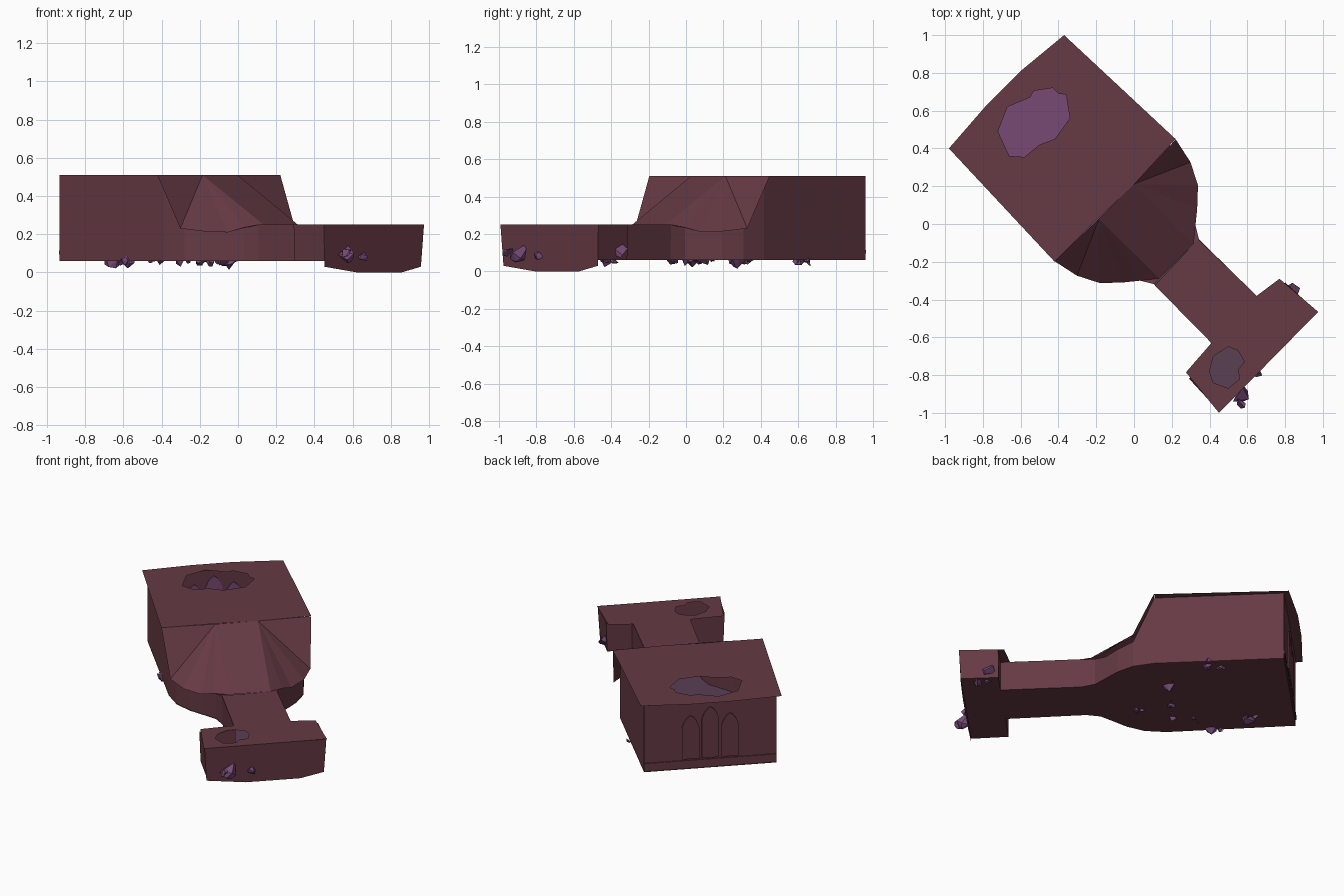
import bpy, bmesh, math, random
from mathutils import Vector

random.seed(4)
cube = bpy.data.objects.get("Cube")
if cube:
    bpy.data.objects.remove(cube)


def material(name, rgb):
    m = bpy.data.materials.new(name)
    m.use_nodes = True
    m.diffuse_color = (*rgb, 1)
    m.node_tree.nodes["Principled BSDF"].inputs["Base Color"].default_value = (*rgb, 1)
    return m


STONE = material("red brown stone", (0.133, 0.042, 0.058))
VIOLET = material("violet floor", (0.19, 0.068, 0.175))
GREY = material("grey violet floor", (0.1, 0.05, 0.088))
RUBBLE = material("purple rubble", (0.19, 0.072, 0.19))

K = math.sqrt(0.5)
MID = 0.018  # centre line of the hall across its length


def place(u, v, z):
    """Along the hall, across the hall, height -> world."""
    return Vector(((u + v) * K, (v - u) * K, z))


def finish(name, bm, mat):
    mesh = bpy.data.meshes.new(name)
    bm.to_mesh(mesh)
    bm.free()
    mesh.materials.append(mat)
    ob = bpy.data.objects.new(name, mesh)
    bpy.context.collection.objects.link(ob)
    return ob


def surface(name, polys, mat):
    bm = bmesh.new()
    for poly in polys:
        bm.faces.new([bm.verts.new(p) for p in poly])
    bmesh.ops.remove_doubles(bm, verts=bm.verts, dist=0.0005)
    bmesh.ops.recalc_face_normals(bm, faces=bm.faces)
    return finish(name, bm, mat)


def sheet_with_hole(name, outline, hole, z):
    bm = bmesh.new()
    edges = []
    for loop in (outline, hole):
        vs = [bm.verts.new((x, y, z)) for x, y in loop]
        edges += [bm.edges.new((vs[i - 1], vs[i])) for i in range(len(vs))]
    bmesh.ops.triangle_fill(bm, edges=edges, use_beauty=True, normal=(0, 0, 1))
    for f in bm.faces:
        f.normal_update()
        if f.normal.z < 0:
            f.normal_flip()
    bmesh.ops.dissolve_limit(bm, angle_limit=0.01, verts=bm.verts, edges=bm.edges)
    return finish(name, bm, STONE)


# Roofs, each broken through by a ragged hole
sheet_with_hole(
    "hall_roof",
    [(-0.98, 0.40), (-0.42, -0.20), (-0.19, 0.03), (0, 0.21), (0.22, 0.45),
     (-0.37, 1.0), (-0.6, 0.81), (-0.78, 0.63)],
    [(-0.67, 0.62), (-0.55, 0.67), (-0.53, 0.705), (-0.43, 0.72), (-0.40, 0.69),
     (-0.36, 0.685), (-0.34, 0.56), (-0.42, 0.45), (-0.5, 0.42), (-0.58, 0.355),
     (-0.66, 0.36), (-0.72, 0.49)], 0.51)
sheet_with_hole(
    "passage_roof",
    [(0.34, -0.08), (0.65, -0.38), (0.77, -0.29), (0.975, -0.465), (0.45, -1.0),
     (0.275, -0.785), (0.41, -0.63), (0.11, -0.325)],
    [(0.40, -0.78), (0.42, -0.70), (0.5, -0.65), (0.55, -0.67), (0.585, -0.73),
     (0.55, -0.77), (0.56, -0.82), (0.5, -0.87), (0.42, -0.84)], 0.25)

# Half outline of the eaves: along, half width, height
EAVES = [(-0.937, 0.402, 0.51), (-0.16, 0.455, 0.51), (-0.02, 0.425, 0.23),
         (0.095, 0.366, 0.215), (0.18, 0.275, 0.21), (0.235, 0.207, 0.235),
         (0.3, 0.168, 0.25), (0.785, 0.172, 0.25), (0.785, 0.36, 0.25), (1.02, 0.37, 0.25)]
# Half outline of the walls on the ground: along, half width
GROUND = [(-0.937, 0.402), (-0.16, 0.41), (-0.03, 0.385), (0.07, 0.325), (0.15, 0.25),
          (0.215, 0.19), (0.3, 0.165), (0.785, 0.17), (0.785, 0.353), (1.01, 0.357)]
FLOOR = 0.06


def across(i, s, w):
    return s * w + (MID if i < 8 else -0.013)


def eave(i, s):
    u, w, z = EAVES[i]
    return place(u, across(i, s, w), z)


def ground(i, s, z=FLOOR):
    u, w = GROUND[i]
    return place(u, across(i, s, w), z)


# Walls: upright below the overhanging eaves of the hall, slightly flared at the cross room
def wall_top(i, s):
    return eave(i, s) if i >= 6 else ground(i, s, EAVES[i][2])


walls = [[wall_top(0, -1), wall_top(0, 1), ground(0, 1), ground(0, -1)]]
for s in (-1, 1):
    for i in range(len(EAVES) - 1):
        walls.append([wall_top(i, s), wall_top(i + 1, s), ground(i + 1, s), ground(i, s)])
surface("walls", walls, STONE)

# Sloping roof that drops from the hall to the passage, with a fan on each side
apex = {s: place(-0.15, MID + s * 0.13, 0.51) for s in (-1, 1)}
foot = {s: place(0.298, MID + s * 0.127, 0.25) for s in (-1, 1)}
slope = [[apex[1], foot[1], foot[-1], apex[-1]]]
for s in (-1, 1):
    for i in range(1, 5):
        slope.append([apex[s], eave(i, s), eave(i + 1, s)])
    slope.append([apex[s], eave(5, s), foot[s]])
    slope.append([eave(5, s), eave(6, s), foot[s]])
surface("sloping_roof", slope, STONE)


# Floors, with a stone underside
def floor(name, first, last, z, mat):
    ids = range(first, last + 1)
    ring = [ground(i, 1, z) for i in ids] + [ground(i, -1, z) for i in reversed(ids)]
    surface(name, [ring], mat)


floor("hall_floor", 0, 2, FLOOR, VIOLET)
floor("passage_floor", 2, 7, FLOOR, GREY)
floor("cross_room_floor", 8, 9, FLOOR, GREY)
floor("hall_underside", 0, 2, FLOOR - 0.004, STONE)
floor("passage_underside", 2, 7, FLOOR - 0.004, STONE)
floor("cross_room_underside", 8, 9, FLOOR - 0.004, STONE)

# End wall, hanging below the floor with a tapered lower edge
lower_edge = [place(1.01, v, z) for v, z in ((-0.37, 0.03), (-0.13, 0.0), (0.2, 0.0), (0.344, 0.03))]
surface("end_wall", [lower_edge + [eave(9, 1), eave(9, -1)]], STONE)


# Pointed windows: thin raised slabs outside, violet panes inside
def arch(v, half, low, high):
    spring = high - 1.5 * half
    side = [(half, low), (half, spring), (0.75 * half, spring + 0.7 * half),
            (0.4 * half, spring + 1.2 * half)]
    pts = side + [(0, high)] + [(-a, b) for a, b in reversed(side)]
    return [(v + a, b) for a, b in pts]


def plate(name, pts, u, thick, mat):
    bm = bmesh.new()
    face = bm.faces.new([bm.verts.new(place(u, v, z)) for v, z in pts])
    out = bmesh.ops.extrude_face_region(bm, geom=[face])["geom"]
    moved = [g for g in out if isinstance(g, bmesh.types.BMVert)]
    bmesh.ops.translate(bm, verts=moved, vec=place(thick, 0, 0))
    bmesh.ops.recalc_face_normals(bm, faces=bm.faces)
    finish(name, bm, mat)


for label, offset, high in (("left", 0.12, 0.41), ("middle", 0, 0.46), ("right", -0.12, 0.41)):
    shape = arch(MID + offset, 0.052, 0.125, high)
    plate(label + "_window_frame", shape, -0.937, -0.009, STONE)
    plate(label + "_window_pane", shape, -0.935, 0.006, VIOLET)
plate("wall_band", [(-0.383, 0.095), (0.418, 0.095), (0.418, 0.115), (-0.383, 0.115)],
      -0.937, -0.006, STONE)


# Angular rubble
def rubble(name, x, y, z, size, count=1):
    bm = bmesh.new()
    for n in range(count):
        c = Vector((x, y, z))
        if n:
            c += Vector((random.uniform(-1, 1), random.uniform(-1, 1), random.uniform(0, 0.2))) * size * 1.5
        r = size if n == 0 else size * 0.6
        vs = [bm.verts.new(c + r * Vector([random.gauss(0, 1) for _ in "xyz"]).normalized())
              for _ in range(9)]
        hull = bmesh.ops.convex_hull(bm, input=vs)
        loose = [v for v in hull["geom_interior"] if isinstance(v, bmesh.types.BMVert)]
        bmesh.ops.delete(bm, geom=loose, context="VERTS")
    finish(name, bm, RUBBLE)


rubble("end_wall_rock", 0.56, -0.90, 0.10, 0.055, 2)
rubble("end_wall_pebble", 0.655, -0.79, 0.08, 0.027)
rubble("side_wall_rock", 0.44, -0.95, 0.15, 0.035)
rubble("corner_shard", 0.84, -0.36, 0.11, 0.05)
rubble("corner_rubble", 0.87, -0.42, 0.055, 0.035, 4)
for i, (x, y, size) in enumerate([(-0.04, 0.28, 0.045), (-0.07, 0.6, 0.032), (-0.14, 0.66, 0.028),
                                  (-0.41, 0.06, 0.032), (-0.3, 0.0, 0.028), (-0.57, 0.04, 0.036),
                                  (-0.66, 0.28, 0.045), (-0.2, 0.1, 0.03), (-0.08, -0.08, 0.028)]):
    rubble("floor_rubble_%d" % (i + 1), x, y, 0.057, size, 3)
